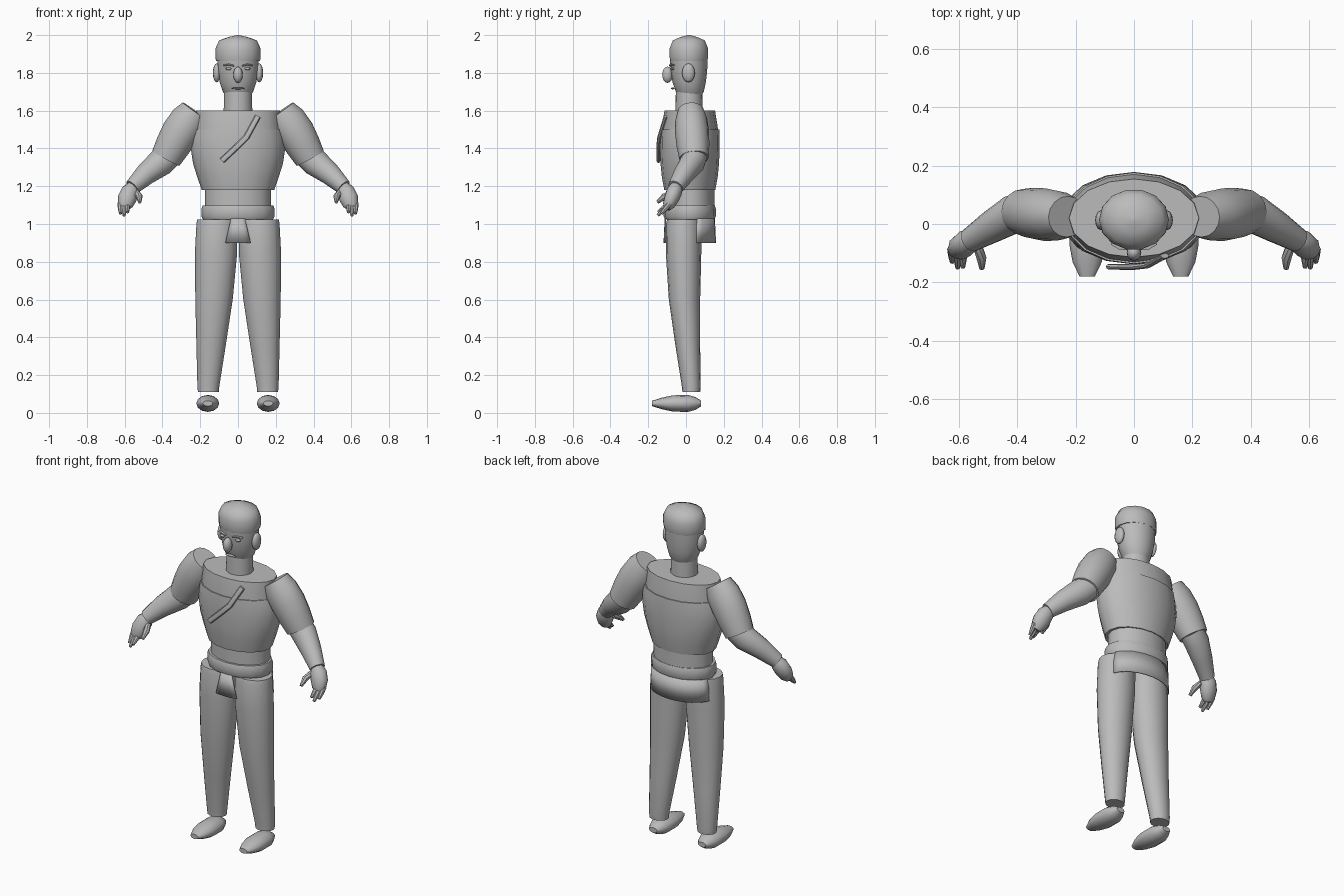
import bpy, bmesh, math
from mathutils import Vector

GREY = bpy.data.materials.new("plain_grey")
GREY.diffuse_color = (0.5, 0.5, 0.5, 1)
X, Y, Z = Vector((1, 0, 0)), Vector((0, 1, 0)), Vector((0, 0, 1))


def finish(name, bm, angle=40):
    bmesh.ops.recalc_face_normals(bm, faces=bm.faces)
    me = bpy.data.meshes.new(name)
    bm.to_mesh(me)
    bm.free()
    ob = bpy.data.objects.new(name, me)
    bpy.context.collection.objects.link(ob)
    me.materials.append(GREY)
    bpy.ops.object.select_all(action='DESELECT')
    ob.select_set(True)
    bpy.context.view_layer.objects.active = ob
    bpy.ops.object.shade_smooth_by_angle(angle=math.radians(angle))
    return ob


def loft(name, rings, n=16, normal=None, ref=Y, angle=40):
    """Closed skin through elliptical rings (x, y, z, r1, r2)."""
    bm = bmesh.new()
    pts = [Vector(r[:3]) for r in rings]
    loops = []
    for i, r in enumerate(rings):
        t = normal or (pts[min(i + 1, len(pts) - 1)] - pts[max(i - 1, 0)]).normalized()
        u = ref.cross(t).normalized()
        v = t.cross(u)
        loops.append([bm.verts.new(pts[i] + u * r[3] * math.cos(a) + v * r[4] * math.sin(a))
                      for a in (math.tau * k / n for k in range(n))])
    for a, b in zip(loops, loops[1:]):
        for k in range(n):
            bm.faces.new((a[k], a[(k + 1) % n], b[(k + 1) % n], b[k]))
    bm.faces.new(loops[0])
    bm.faces.new(loops[-1])
    return finish(name, bm, angle)


def stack(name, rings, n=16, angle=40):
    """Horizontal rings given as (z, centre x, centre y, rx, ry)."""
    return loft(name, [(x, y, z, a, b) for z, x, y, a, b in rings], n, Z, Y, angle)


def ball(name, loc, size, seg=12):
    bm = bmesh.new()
    bmesh.ops.create_uvsphere(bm, u_segments=seg, v_segments=8, radius=1)
    bmesh.ops.scale(bm, vec=size, verts=bm.verts)
    bmesh.ops.translate(bm, vec=loc, verts=bm.verts)
    return finish(name, bm, 60)


def panel(name, mid, top_half, low_half, steps):
    """Curved flap hanging from the belt, spanning an arc around the hips."""
    bm = bmesh.new()
    rows = []
    for z, half, grow in ((1.03, top_half, 0), (0.9, low_half, 0.006)):
        row = []
        for k in range(steps + 1):
            a = math.radians(mid + half * (2 * k / steps - 1))
            row.append(bm.verts.new(((0.19 + grow) * math.cos(a),
                                     0.02 + (0.13 + grow) * math.sin(a), z)))
        rows.append(row)
    for k in range(steps):
        bm.faces.new((rows[0][k], rows[0][k + 1], rows[1][k + 1], rows[1][k]))
    ob = finish(name, bm)
    mod = ob.modifiers.new("thickness", 'SOLIDIFY')
    mod.thickness = 0.006
    mod.offset = 0


# Head, neck and cap
stack("cap", [(1.862, 0, .015, .116, .1), (1.88, 0, .015, .12, .104), (1.93, 0, .015, .119, .104),
              (1.972, 0, .015, .1, .087), (1.99, 0, .015, .05, .045), (2.0, 0, .015, .006, .006)], 14, 50)
stack("head", [(1.675, 0, .02, .062, .06), (1.70, 0, .02, .08, .074), (1.75, 0, .017, .097, .088),
               (1.81, 0, .015, .108, .097), (1.87, 0, .015, .11, .1)])
stack("neck", [(1.58, 0, .016, .076, .072), (1.70, 0, .016, .074, .07)])
ball("nose", (0, -.098, 1.79), (.025, .028, .043))
ball("mouth", (0, -.07, 1.718), (.036, .01, .005), 10)

# Torso
stack("shoulder_yoke", [(1.48, 0, .02, .232, .15), (1.5, 0, .02, .23, .15), (1.6, 0, .02, .222, .134)])
stack("chest", [(1.18, 0, .02, .192, .135), (1.25, 0, .02, .216, .148), (1.32, 0, .02, .238, .155),
                (1.4, 0, .02, .25, .158), (1.46, 0, .02, .245, .158), (1.5, 0, .02, .235, .156)])
stack("waist", [(1.09, 0, .025, .176, .125), (1.19, 0, .025, .176, .125)])
stack("belt", [(1.025, 0, .02, .186, .13), (1.04, 0, .02, .193, .138),
               (1.08, 0, .02, .193, .138), (1.098, 0, .02, .188, .132)])
panel("front_flap", 270, 11, 20, 4)
panel("back_flap", 90, 72, 80, 12)

# Diagonal chest strap
loft("chest_strap", [(-.085, -.146, 1.335, .016, .01), (.0, -.147, 1.415, .016, .01),
                     (.045, -.142, 1.46, .016, .01), (.105, -.108, 1.57, .016, .01)], 8, None, Y)

# Paired parts
for side, s in (("right", -1), ("left", 1)):
    ball(side + "_ear", (s * .113, .013, 1.80), (.02, .034, .05))
    ball(side + "_eye", (s * .05, -.072, 1.822), (.017, .012, .007), 10)
    loft(side + "_brow", [(s * .022, -.083, 1.838, .004, .008), (s * .05, -.08, 1.844, .005, .008),
                          (s * .076, -.064, 1.84, .004, .008)], 6, None, Y)

    # Legs and shoes
    stack(side + "_leg", [(.11, s * .157, .028, .055, .047), (.14, s * .157, .028, .058, .05),
                          (.35, s * .143, .01, .077, .065), (.6, s * .127, -.008, .099, .083),
                          (.85, s * .116, -.013, .112, .094), (1.0, s * .112, -.012, .108, .094),
                          (1.025, s * .111, -.01, .105, .09)])
    loft(side + "_shoe", [(s * .16, -.18, .05, .026, .014), (s * .16, -.13, .05, .05, .03),
                          (s * .16, -.07, .05, .061, .043), (s * .16, .01, .05, .06, .045),
                          (s * .16, .05, .05, .045, .034), (s * .16, .08, .05, .026, .015)],
         12, Y, Z, 50)

    # Arms
    loft(side + "_upper_arm", [(s * .228, .025, 1.598, .079, .07), (s * .262, .028, 1.55, .097, .085),
                               (s * .305, .032, 1.485, .1, .09), (s * .345, .037, 1.415, .093, .087),
                               (s * .382, .042, 1.348, .082, .078)])
    loft(side + "_forearm", [(s * .365, .046, 1.365, .07, .068), (s * .41, .035, 1.325, .073, .066),
                             (s * .49, -.012, 1.262, .058, .055), (s * .56, -.055, 1.195, .042, .042)])

    # Hands with fingers and thumb
    loft(side + "_hand", [(s * .555, -.05, 1.2, .032, .032), (s * .57, -.06, 1.175, .047, .042),
                          (s * .587, -.076, 1.135, .05, .04), (s * .597, -.092, 1.1, .04, .032),
                          (s * .603, -.1, 1.08, .022, .018)], 12, None, Y, 50)
    for i, (x, y, z) in enumerate(((.585, -.148, 1.062), (.603, -.15, 1.045), (.622, -.13, 1.055))):
        loft(f"{side}_finger_{i + 1}", [(s * (x + .003), -.085, 1.11, .014, .014),
                                        (s * x, (y - .085) / 2, (z + 1.11) / 2, .014, .014),
                                        (s * x, y, z, .008, .008)], 8)
    loft(side + "_thumb", [(s * .535, -.075, 1.165, .016, .016), (s * .522, -.115, 1.145, .018, .018),
                           (s * .52, -.152, 1.115, .009, .009)], 8)
